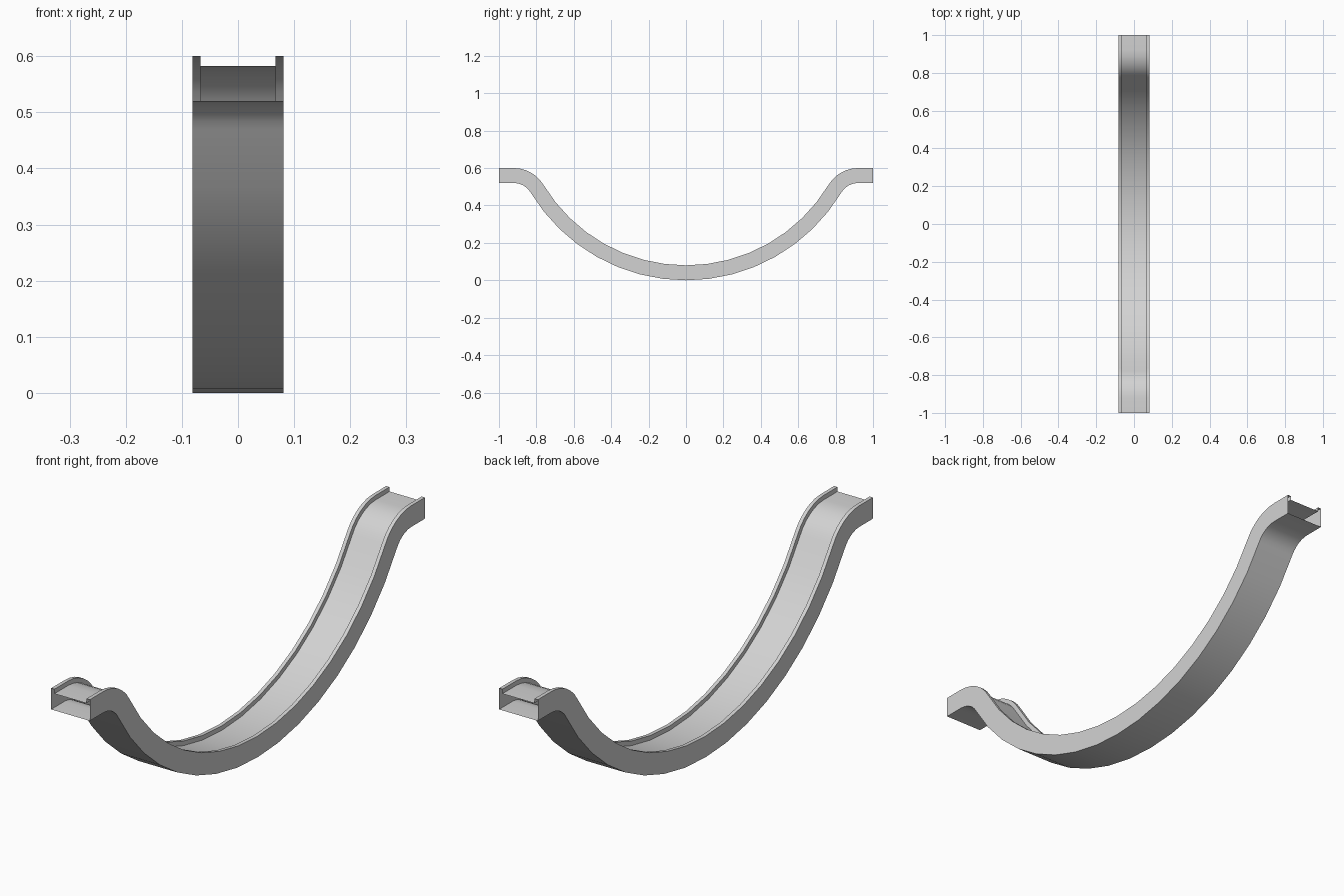
import bpy, bmesh, math

if "Cube" in bpy.data.objects:
    bpy.data.objects.remove(bpy.data.objects["Cube"])

R = 0.97                # radius of the underside of the valley
T = 0.08                # full height of the track
W, WI = 0.081, 0.067    # outer half width, half width between the rails
DECK = 0.063            # deck height above the underside
CY = 0.92               # where the level ends begin
A = (CY ** 2 + (R - 0.6) ** 2 - (R - T) ** 2) / (2 * (T - 0.6 + R - R + 0.6 - T + R - T - R + 0.6))  # crest radius (tangent arcs)
CZ = 0.6 - A
theta = math.atan2(CY, R - CZ)

# path as stations: (y, z of underside, normal y, normal z)
half = []
for i in range(9):                       # valley arc
    a = theta * i / 8
    half.append((R * math.sin(a), R - R * math.cos(a), -math.sin(a), math.cos(a)))
for i in range(1, 7):                    # crest arc
    a = theta * (1 - i / 6)
    half.append((CY - (A - T) * math.sin(a), CZ + (A - T) * math.cos(a),
                 -math.sin(a), math.cos(a)))
half.append((1.0, 0.6 - T, 0.0, 1.0))    # level end
path = [(-y, z, -ny, nz) for y, z, ny, nz in reversed(half[1:])] + half

# hollow cross-section: underside, walls, rails and sunken deck
section = [(-W, 0), (W, 0), (W, T), (WI, T), (WI, DECK),
           (-WI, DECK), (-WI, T), (-W, T)]

bm = bmesh.new()
rings = [[bm.verts.new((x, y + ny * h, z + nz * h)) for x, h in section]
         for y, z, ny, nz in path]
n = len(section)
for r0, r1 in zip(rings, rings[1:]):
    for k in range(n):
        j = (k + 1) % n
        bm.faces.new((r0[k], r0[j], r1[j], r1[k]))
bm.normal_update()
# make the skin face outwards (underside must look down)
low = min(bm.faces, key=lambda f: f.calc_center_median().z)
if low.normal.z > 0:
    bmesh.ops.reverse_faces(bm, faces=bm.faces[:])
mesh = bpy.data.meshes.new("valley_track")
bm.to_mesh(mesh)
bm.free()

mat = bpy.data.materials.new("light grey")
mat.diffuse_color = (0.65, 0.65, 0.65, 1)
mat.use_nodes = True
mat.node_tree.nodes["Principled BSDF"].inputs["Base Color"].default_value = mat.diffuse_color
mesh.materials.append(mat)
track = bpy.data.objects.new("valley_track", mesh)
bpy.context.collection.objects.link(track)
bpy.context.view_layer.objects.active = track
track.select_set(True)
bpy.ops.object.shade_smooth_by_angle(angle=math.radians(30))
